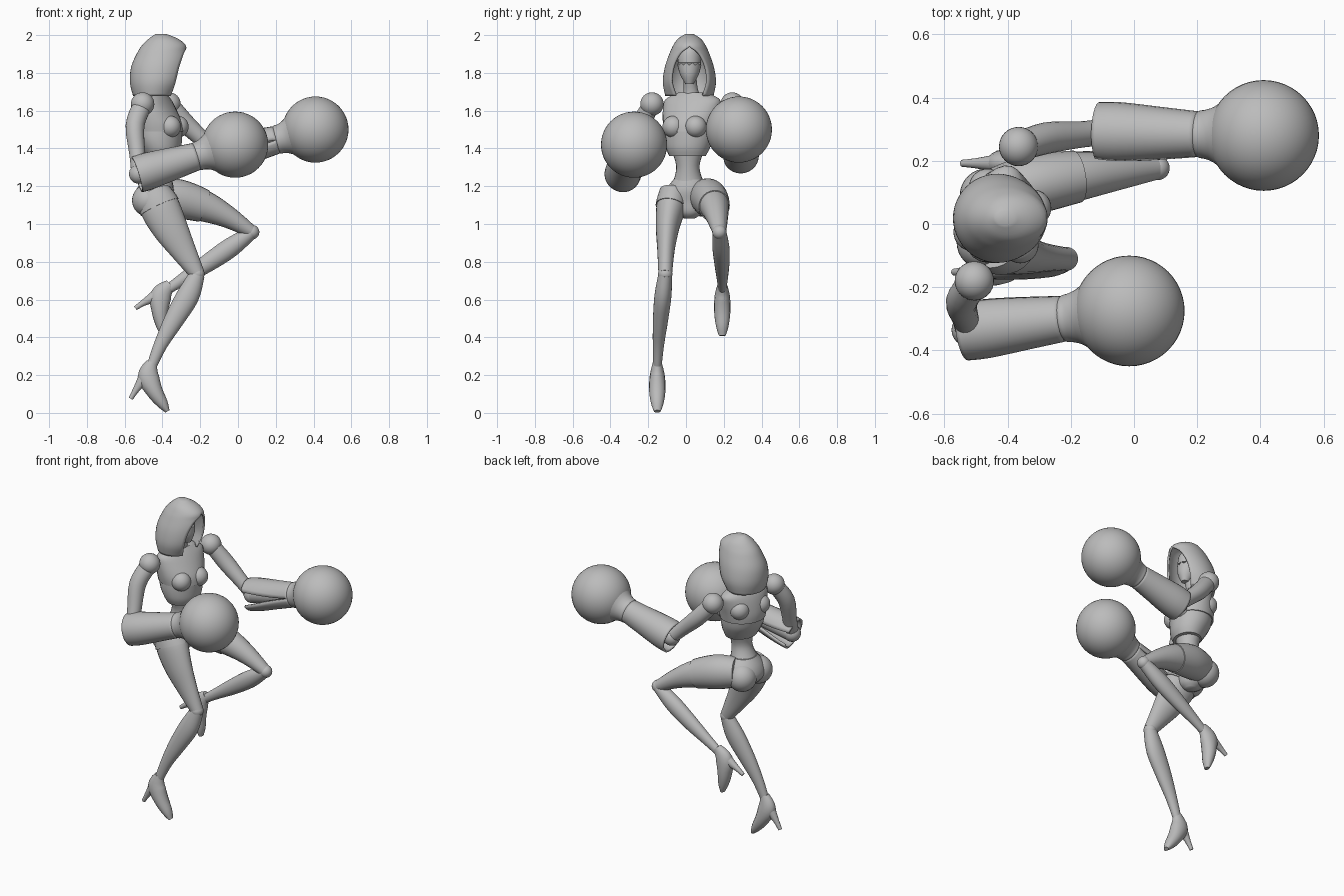
import bpy, bmesh, math
from mathutils import Vector, Matrix

cube = bpy.data.objects.get("Cube")
if cube:
    bpy.data.objects.remove(cube, do_unlink=True)

GREY = (0.5, 0.5, 0.5, 1.0)
mat = bpy.data.materials.new("plain grey")
mat.use_nodes = True
mat.diffuse_color = GREY
bsdf = next(n for n in mat.node_tree.nodes if n.type == 'BSDF_PRINCIPLED')
bsdf.inputs["Base Color"].default_value = GREY

Y = Vector((0, 1, 0))
UP = Vector((0, 0, 1))
SHOULDER_LINE = Vector((0.326, 0.945, 0))


def finish(name, bm, thickness=0.0):
    bmesh.ops.remove_doubles(bm, verts=bm.verts, dist=0.0003)
    bmesh.ops.recalc_face_normals(bm, faces=bm.faces)
    mesh = bpy.data.meshes.new(name)
    bm.to_mesh(mesh)
    bm.free()
    mesh.materials.append(mat)
    ob = bpy.data.objects.new(name, mesh)
    bpy.context.collection.objects.link(ob)
    bpy.ops.object.select_all(action='DESELECT')
    ob.select_set(True)
    bpy.context.view_layer.objects.active = ob
    bpy.ops.object.shade_smooth_by_angle(angle=math.radians(40))
    if thickness:
        mod = ob.modifiers.new("thickness", 'SOLIDIFY')
        mod.thickness = thickness
        mod.offset = 0
    return ob


def spline(rows, steps):
    """Smoothly interpolate rows of numbers."""
    out = []
    for i in range(len(rows) - 1):
        a, b, c, d = (rows[max(0, min(len(rows) - 1, i + k))] for k in (-1, 0, 1, 2))
        for j in range(steps):
            t = j / steps
            out.append([q + 0.5 * t * (r - p + t * (2 * p - 5 * q + 4 * r - s + t * (3 * (q - r) + s - p)))
                        for p, q, r, s in zip(a, b, c, d)])
    return out + [list(rows[-1])]


def skin(bm, rings, closed, caps):
    rows = [[bm.verts.new(p) for p in ring] for ring in rings]
    n = len(rows[0])
    for lo, hi in zip(rows, rows[1:]):
        for k in range(n if closed else n - 1):
            m = (k + 1) % n
            bm.faces.new((lo[k], lo[m], hi[m], hi[k]))
    if caps:
        bm.faces.new(rows[0])
        bm.faces.new(rows[-1])


def loft(name, rows, side=Y, axis=None, sides=24, steps=4, gap_at=None, thickness=0.0, zigzag=0.0):
    """Rows: x, y, z, radius across, radius along side, and for slit tubes a gap angle."""
    rows = spline(rows, steps)
    rings = []
    for i, row in enumerate(rows):
        c = Vector(row[:3])
        t = axis or (Vector(rows[min(i + 1, len(rows) - 1)][:3]) - Vector(rows[max(i - 1, 0)][:3])).normalized()
        s = (side - t * side.dot(t)).normalized()
        n = s.cross(t)
        gap = row[5] if gap_at is not None else 0
        count = sides + (gap_at is not None)
        ring = []
        for k in range(count):
            a = (gap_at or 0) + gap + (math.tau - 2 * gap) * k / sides
            p = c + n * row[3] * math.cos(a) + s * row[4] * math.sin(a)
            if zigzag and i == len(rows) - 1:
                p += UP * zigzag * (k % 2)
            ring.append(p)
        rings.append(ring)
    bm = bmesh.new()
    skin(bm, rings, gap_at is None, gap_at is None)
    return finish(name, bm, thickness)


def ball(name, centre, radius, scale=(1, 1, 1), segments=32):
    bm = bmesh.new()
    bmesh.ops.create_uvsphere(bm, u_segments=segments, v_segments=segments // 2, radius=radius,
                              matrix=Matrix.Translation(centre) @ Matrix.Diagonal((*scale, 1)))
    return finish(name, bm)


# Hood: open arcs whose front gap closes into a pointed arch
# (height, back x, front x, half width, half opening)
hood_rows = [(1.68, -.55, -.36, .122, .07), (1.75, -.566, -.335, .135, .092), (1.83, -.56, -.315, .124, .084),
             (1.9, -.53, -.292, .1, .05), (1.94, -.505, -.28, .082, 0), (1.975, -.47, -.32, .058, 0),
             (2.0, -.435, -.38, .02, 0)]
arcs = []
for z, back, front, half, opening in spline(hood_rows, 4):
    edge = math.asin(max(0, min(1, opening / half)))
    rx = (front - back) / (1 + math.cos(edge))
    angles = [edge + (math.tau - 2 * edge) * k / 36 for k in range(37)]
    arcs.append([(back + rx + rx * math.cos(a), .018 + half * math.sin(a), z) for a in angles])
bm = bmesh.new()
skin(bm, arcs, False, False)
bm.verts.ensure_lookup_table()
bm.faces.new(bm.verts[-37:-1])
finish("hood", bm, .012)

# Head, face mask and neck
loft("head", [(-.375, .018, 1.745, .02, .018), (-.39, .018, 1.79, .052, .045), (-.405, .018, 1.86, .07, .062),
              (-.41, .018, 1.92, .065, .055), (-.415, .018, 1.955, .03, .025)], axis=UP)
loft("face_mask", [(-.375, .018, 1.74, .023, .021), (-.39, .018, 1.79, .056, .049), (-.403, .018, 1.84, .072, .063)],
     axis=UP, zigzag=.014)
loft("neck", [(-.435, .03, 1.65, .05, .06), (-.425, .025, 1.71, .036, .038), (-.405, .018, 1.8, .036, .036)])

# Torso, turned toward the lower hand
loft("upper_chest", [(-.42, .02, 1.49, .13, .138), (-.425, .022, 1.54, .126, .147), (-.435, .03, 1.61, .1, .157),
                     (-.44, .035, 1.66, .075, .15), (-.44, .035, 1.695, .05, .08)], SHOULDER_LINE, UP)
loft("corset", [(-.40, .008, 1.36, .082, .098), (-.405, .01, 1.4, .102, .117), (-.415, .016, 1.45, .118, .13),
                (-.42, .02, 1.51, .125, .133)], SHOULDER_LINE, UP)
forward = SHOULDER_LINE.cross(UP)
for label, offset in (("near", -.062), ("far", .062)):
    ball(label + "_bust", Vector((-.42, .02, 1.515)) + forward * .085 + SHOULDER_LINE * offset, .058)
    ball(label + "_shoulder_blade", Vector((-.43, .025, 1.57)) - forward * .06 + SHOULDER_LINE * offset * 1.2, .06)
loft("waist", [(-.405, .01, 1.4, .075, .09), (-.405, .01, 1.31, .062, .062), (-.42, .012, 1.24, .072, .075),
               (-.435, .018, 1.19, .09, .1)], axis=UP)
loft("pelvis", [(-.425, .015, 1.235, .076, .082), (-.44, .02, 1.18, .1, .125), (-.45, .02, 1.12, .1, .13),
                (-.43, .018, 1.06, .07, .075), (-.42, .018, 1.03, .03, .03)], axis=UP)
ball("near_buttock", (-.475, -.058, 1.125), .086)
ball("far_buttock", (-.465, .09, 1.125), .086)

# Arms: shoulder ball, upper arm, slit gauntlet, cuff and round glove
arms = {
    "low": ((-.505, -.18, 1.635), (-.525, -.335, 1.265), (-.015, -.275, 1.42), (-.545, -.245, 1.52), math.pi / 2),
    "high": ((-.365, .245, 1.635), (-.10, .29, 1.365), (.41, .28, 1.5), (-.275, .272, 1.53), -math.pi / 2),
}
for label, (shoulder, elbow, glove, middle, slit) in arms.items():
    ball(label + "_shoulder", shoulder, .062)
    loft(label + "_upper_arm", [(*Vector(shoulder).lerp(Vector(middle), .1), .05, .045), (*middle, .05, .05),
                                (*Vector(middle).lerp(Vector(elbow), .6), .042, .042), (*elbow, .04, .042)],
         Vector((.1, 1, .3)))
    ball(label + "_elbow", elbow, .052)

    def along(t):
        return Vector(elbow).lerp(Vector(glove), t)
    loft(label + "_forearm", [(*along(0), .05, .05), (*along(.3), .055, .055), (*along(.62), .05, .05)])
    loft(label + "_gauntlet", [(*along(-.02), .092, .09, .5), (*along(.12), .092, .09, .35),
                               (*along(.4), .078, .076, .12), (*along(.6), .068, .066, 0)],
         gap_at=slit, thickness=.012)
    loft(label + "_cuff", [(*along(.57), .06, .06), (*along(.6), .076, .074), (*along(.64), .078, .078),
                           (*along(.7), .09, .09), (*along(.78), .12, .12)], sides=32)
    ball(label + "_glove", glove, .175, segments=48)

# Legs: bent raised leg and straight-reaching standing leg
legs = {
    "standing": [(-.45, -.065, 1.17, .085, .07), (-.415, -.08, 1.09, .105, .077), (-.36, -.098, .98, .094, .062),
                 (-.29, -.106, .86, .068, .046), (-.215, -.11, .735, .04, .036)],
    "raised": [(-.43, .095, 1.15, .085, .08), (-.32, .125, 1.135, .098, .09), (-.18, .15, 1.095, .083, .078),
               (-.05, .165, 1.035, .058, .058), (.075, .177, .957, .034, .036)],
}
shins = {
    "standing": [(-.215, -.11, .735, .04, .036), (-.265, -.122, .62, .06, .045), (-.34, -.135, .49, .052, .04),
                 (-.41, -.146, .36, .036, .03), (-.46, -.152, .24, .026, .022)],
    "raised": [(.075, .177, .957, .034, .036), (-.04, .185, .875, .052, .045), (-.165, .19, .79, .047, .04),
               (-.28, .192, .715, .034, .03), (-.37, .192, .655, .026, .022)],
}
foot_rows = [(.004, .02, .028, .023), (-.015, -.055, .056, .04), (.018, -.135, .044, .043),
             (.06, -.2, .03, .033), (.087, -.242, .012, .018)]
heel_rows = [(-.035, -.065, .035, .03), (-.078, -.125, .018, .017), (-.108, -.175, .012, .011)]
for label, turn in (("standing", 0), ("raised", .45)):
    thigh, shin = legs[label], shins[label]
    loft(label + "_thigh", thigh)
    loft(label + "_shin", shin)
    ball(label + "_knee", thigh[-1][:3], .038)
    # Snug shorts leg over the top of the thigh
    loft(label + "_shorts_leg", [(*r[:3], r[3] + .005, r[4] + .005) for r in spline(thigh, 4)[:9 if turn else 5]],
         steps=1)
    ax, ay, az = shin[-1][:3]
    for part, rows in (("foot", foot_rows), ("heel", heel_rows)):
        loft(label + "_" + part, [(ax + x * math.cos(turn) + z * math.sin(turn), ay,
                                   az + .01 - x * math.sin(turn) + z * math.cos(turn), ra, rb)
                                  for x, z, ra, rb in rows], sides=16)
